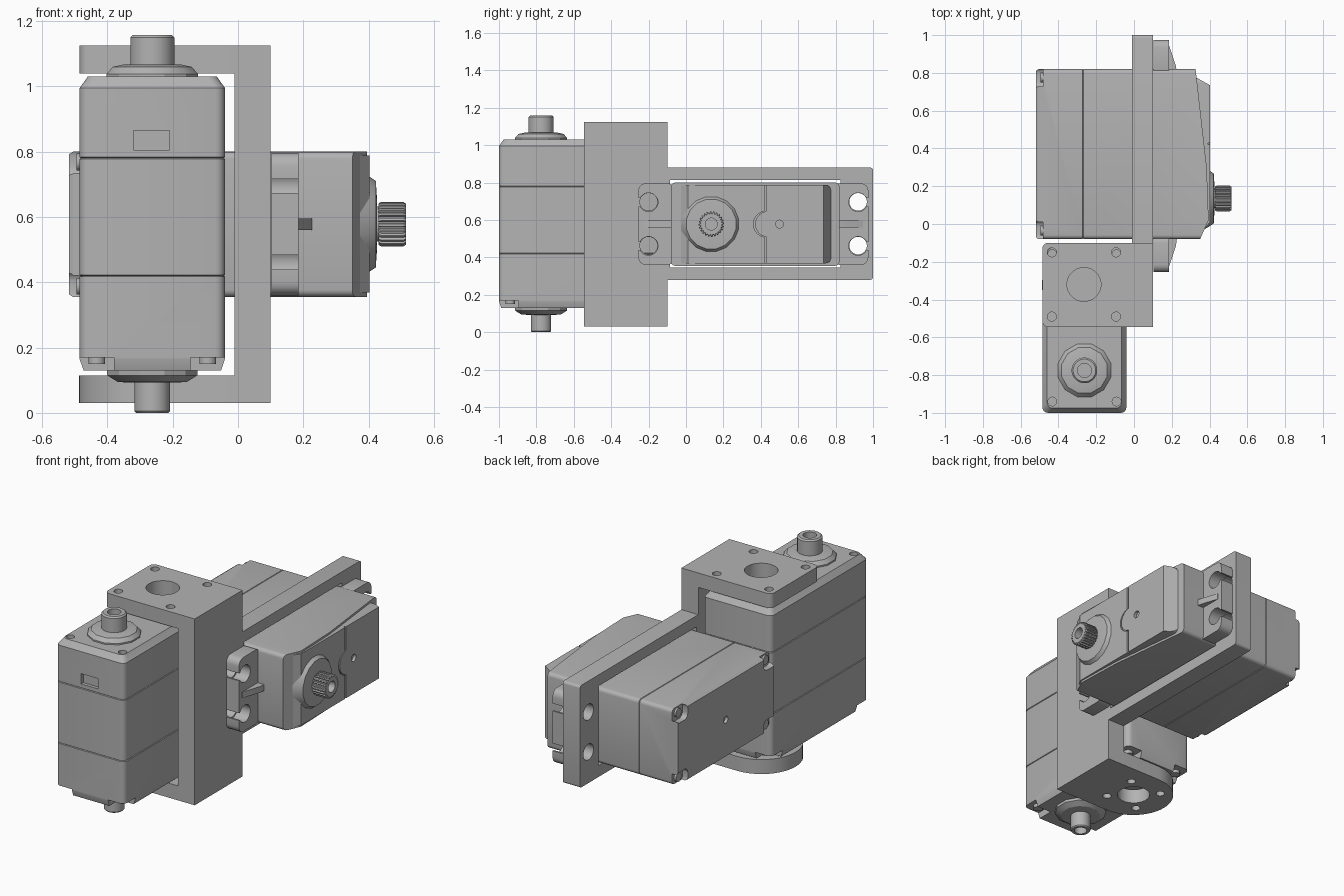
import bpy, bmesh, math

if "Cube" in bpy.data.objects:
    bpy.data.objects.remove(bpy.data.objects["Cube"], do_unlink=True)

grey = bpy.data.materials.new("plain grey")
grey.use_nodes = True
grey.diffuse_color = (0.45, 0.45, 0.45, 1)
grey.node_tree.nodes["Principled BSDF"].inputs["Base Color"].default_value = (0.45, 0.45, 0.45, 1)
parts = []


def place(axis, u, v, w):
    return {"x": (w, u, v), "y": (u, w, v), "z": (u, v, w)}[axis]


def loft(name, axis, rings):
    """Skin a stack of equal-length outlines, each given as (points, position along axis)."""
    bm = bmesh.new()
    loops = [[bm.verts.new(place(axis, u, v, w)) for u, v in pts] for pts, w in rings]
    for a, b in zip(loops, loops[1:]):
        for i in range(len(a)):
            j = (i + 1) % len(a)
            bm.faces.new((a[i], a[j], b[j], b[i]))
    bm.faces.new(loops[0])
    bm.faces.new(loops[-1])
    bmesh.ops.recalc_face_normals(bm, faces=bm.faces)
    mesh = bpy.data.meshes.new(name)
    bm.to_mesh(mesh)
    bm.free()
    mesh.materials.append(grey)
    obj = bpy.data.objects.new(name, mesh)
    bpy.context.scene.collection.objects.link(obj)
    parts.append(obj)
    return obj


def prism(name, axis, pts, lo, hi):
    return loft(name, axis, [(pts, lo), (pts, hi)])


def circle(c, r, n=24):
    return [(c[0] + r * math.cos(math.tau * (i + 0.5) / n),
             c[1] + r * math.sin(math.tau * (i + 0.5) / n)) for i in range(n)]


def lathe(name, axis, c, profile, n=24):
    return loft(name, axis, [(circle(c, r, n), w) for r, w in profile])


def rrect(u0, v0, u1, v1, r, inset=0.0, seg=4):
    u0, v0, u1, v1 = u0 + inset, v0 + inset, u1 - inset, v1 - inset
    pts = []
    for k, (u, v) in enumerate([(u1 - r, v1 - r), (u0 + r, v1 - r), (u0 + r, v0 + r), (u1 - r, v0 + r)]):
        for i in range(seg + 1):
            a = math.pi / 2 * (k + i / seg)
            pts.append((u + r * math.cos(a), v + r * math.sin(a)))
    return pts


def box(x0, x1, y0, y1, z0, z1):
    return prism("block", "z", [(x0, y0), (x1, y0), (x1, y1), (x0, y1)], z0, z1)


def combine(obj, tools, op="DIFFERENCE"):
    for tool in tools:
        mod = obj.modifiers.new("shape", "BOOLEAN")
        mod.operation, mod.solver, mod.object = op, "EXACT", tool
        bpy.context.view_layer.update()
        dg = bpy.context.evaluated_depsgraph_get()
        obj.data = bpy.data.meshes.new_from_object(obj.evaluated_get(dg))
        obj.modifiers.clear()
        parts.remove(tool)
        bpy.data.objects.remove(tool, do_unlink=True)
    return obj


def hole(axis, c, r, lo, hi):
    return lathe("hole", axis, c, [(r, lo), (r, hi)])


def seam(at):
    return [(0, at - 0.003), (0.004, at), (0, at + 0.003)]


# Bracket: side wall with top arm, rounded bottom arm and long mounting frame
PIV = (-0.265, -0.32)
bracket = box(-0.01, 0.1, -0.545, -0.1, 0.03, 1.125)
top_arm = prism("arm", "z", rrect(-0.485, -0.545, 0.06, -0.1, 0.03), 1.04, 1.125)
arc = [math.pi / 2 + math.pi * i / 24 for i in range(25)]
bottom_outline = [(PIV[0] + 0.2225 * math.cos(a), -0.3225 + 0.2225 * math.sin(a)) for a in arc]
bottom_arm = prism("arm", "z", bottom_outline + [(0.05, -0.545), (0.05, -0.1)], 0.03, 0.115)
frame = prism("frame", "x", rrect(-0.3, 0.28, 1.0, 0.88, 0.015), -0.01, 0.1)
combine(bracket, [top_arm, bottom_arm, frame], "UNION")
cuts = [box(-0.1, 0.2, -0.085, 0.825, 0.347, 0.815), hole("z", PIV, 0.09, -0.1, 1.3)]
for sx in (-1, 1):
    for sy in (-1, 1):
        cuts.append(hole("z", (PIV[0] + sx * 0.17, PIV[1] + sy * 0.17), 0.024, 1.0, 1.2))
        cuts.append(hole("z", (PIV[0] + sx * 0.105, PIV[1] + sy * 0.105), 0.024, 0, 0.125))
        cuts.append(hole("x", (0.36 + sx * 0.56, 0.58 + sy * 0.117), 0.047, -0.03, 0.13))
combine(bracket, cuts)
bracket.name = "bracket"

# Upright motor case with seams, chamfered ends and corner pockets
AX, AY = -0.2625, -0.55
steps = [(0.012, 0.13), (0, 0.165)] + seam(0.42) + seam(0.78) + [(0, 0.995), (0.025, 1.03)]
upright = loft("upright_motor_case", "z",
               [(rrect(-0.485, -1.0, -0.04, -0.1, 0.03, i), w) for i, w in steps])
cuts = [box(-0.32, -0.21, -1.1, -0.98, 0.805, 0.865)]
for sx in (-1, 1):
    for sy in (-1, 1):
        x, y = AX + sx * 0.1725, AY + sy * 0.4
        cuts.append(box(x - 0.05, x + 0.06, y - 0.05, y + 0.06, 0.1, 0.17) if sx > 0 and sy > 0 else
                    box(x - 0.055, x + 0.055, y - 0.055, y + 0.055, 0.1, 0.17))
        cuts.append(hole("z", (AX + sx * 0.17, AY + sy * 0.39), 0.023, 1.0, 1.1))
combine(upright, cuts)
for sx in (-1, 1):
    for sy in (-1, 1):
        lathe("upright_case_screw", "z", (AX + sx * 0.17, AY + sy * 0.39), [(0.026, 0.15), (0.026, 0.18)])

# Upright motor output shaft on top and idler shaft below
SHAFT = (-0.2625, -0.775)
lathe("upper_boss", "z", SHAFT, [(0.145, 1.02), (0.145, 1.038), (0.125, 1.06), (0.09, 1.067)], 12)
lathe("lower_boss", "z", SHAFT, [(0.145, 0.14), (0.143, 0.115), (0.11, 0.095), (0.08, 0.093)], 12)
upper = lathe("upper_shaft", "z", SHAFT, [(0.068, 1.05), (0.068, 1.15), (0.06, 1.158)])
combine(upper, [hole("z", SHAFT, 0.037, 1.09, 1.3)])
lower = lathe("lower_shaft", "z", SHAFT, [(0.055, 0.12), (0.055, 0.006), (0.05, 0)])
combine(lower, [hole("z", SHAFT, 0.035, -0.1, 0.06)])

# Flat motor case, its far end trimmed to a slope
MID = 0.578
case = loft("flat_motor_case", "x",
            [(rrect(-0.08, 0.355, 0.82, 0.80, 0.022, i), w)
             for i, w in [(0.008, -0.518), (0, -0.505)] + seam(-0.27) + [(0, 0.45)]])
trim = prism("trim", "z", [(-0.6, -0.1), (0.345, -0.1), (0.35, -0.08), (0.395, 0.02),
                           (0.385, 0.3), (0.325, 0.83), (-0.6, 0.83)], 0.2, 1)
combine(case, [trim], "INTERSECT")
cuts = [hole("x", (0.37, MID), 0.02, -0.6, -0.5)]
for sy in (-1, 1):
    for sz in (-1, 1):
        y, z = 0.37 + sy * 0.405, MID + sz * 0.19
        cuts.append(prism("pocket", "x", rrect(y - 0.052, z - 0.045, y + 0.052, z + 0.045, 0.03), -0.6, -0.483))
        lathe("flat_case_screw", "x", (y, z), [(0.026, -0.47), (0.026, -0.495)])
combine(case, cuts)

# Raised cover with a curved parting groove
cover = prism("cover", "x", rrect(-0.068, 0.368, 0.775, 0.788, 0.03), 0.25, 0.45)
slope = prism("slope", "z", [(0.2, -0.09), (0.325, -0.09), (0.402, 0.01), (0.402, 0.735),
                             (0.33, 0.775), (0.33, 0.8), (0.2, 0.8)], 0.2, 1)
combine(cover, [slope], "INTERSECT")
bulge = [(0.43 - 0.07 * math.cos(a), MID + 0.07 * math.sin(a))
         for a in [math.radians(-80 + 16 * i) for i in range(11)]]
path = [(0.42, 0.34), (0.42, MID - 0.07)] + bulge + [(0.42, MID + 0.07), (0.42, 0.82)]
groove = prism("groove", "x", path + [(y + 0.01, z) for y, z in reversed(path)], 0.392, 0.5)
combine(cover, [groove, hole("x", (0.5, MID), 0.021, 0.385, 0.5)])

# Flat motor dome and splined output shaft
OUT = (0.135, MID)
lathe("output_dome", "x", OUT, [(0.18, 0.35), (0.147, 0.405), (0.135, 0.422), (0.09, 0.425)], 16)
lathe("output_neck", "x", OUT, [(0.054, 0.41), (0.054, 0.44)])
teeth = 24


def gear(scale):
    return [(OUT[0] + scale * r * math.cos(math.tau * (i + s) / teeth),
             OUT[1] + scale * r * math.sin(math.tau * (i + s) / teeth))
            for i in range(teeth) for s, r in ((0, 0.068), (0.4, 0.068), (0.55, 0.06), (0.85, 0.06))]


spline = loft("output_spline", "x", [(gear(0.93), 0.43), (gear(1), 0.438),
                                     (gear(1), 0.507), (gear(0.92), 0.515)])
combine(spline, [hole("x", OUT, 0.032, 0.47, 0.6)])

# Mounting ears with open screw slots and stiffening ribs
for s, side in ((1, "back"), (-1, "front")):
    def at(d):
        return 0.36 + s * d
    y0, y1 = sorted((at(0.42), at(0.615)))
    ear = prism(side + "_ear", "x", rrect(y0, 0.36, y1, 0.796, 0.04), 0.103, 0.185)
    cuts = []
    for sz in (-1, 1):
        z = MID + sz * 0.117
        a, b = sorted((at(0.56), at(0.7)))
        cuts += [hole("x", (at(0.56), z), 0.05, 0, 0.3), box(0, 0.3, a, b, z - 0.022, z + 0.022)]
    combine(ear, cuts)
    prism(side + "_ear_rib", "z", [(0.17, at(0.43)), (0.228, at(0.43)), (0.222, at(0.475)),
                                   (0.186, at(0.585)), (0.17, at(0.585))], 0.56, 0.596)

# Smooth rounded faces, keep hard edges crisp
bpy.ops.object.select_all(action="DESELECT")
for obj in parts:
    obj.select_set(True)
bpy.context.view_layer.objects.active = bracket
bpy.ops.object.shade_smooth_by_angle(angle=math.radians(24))
